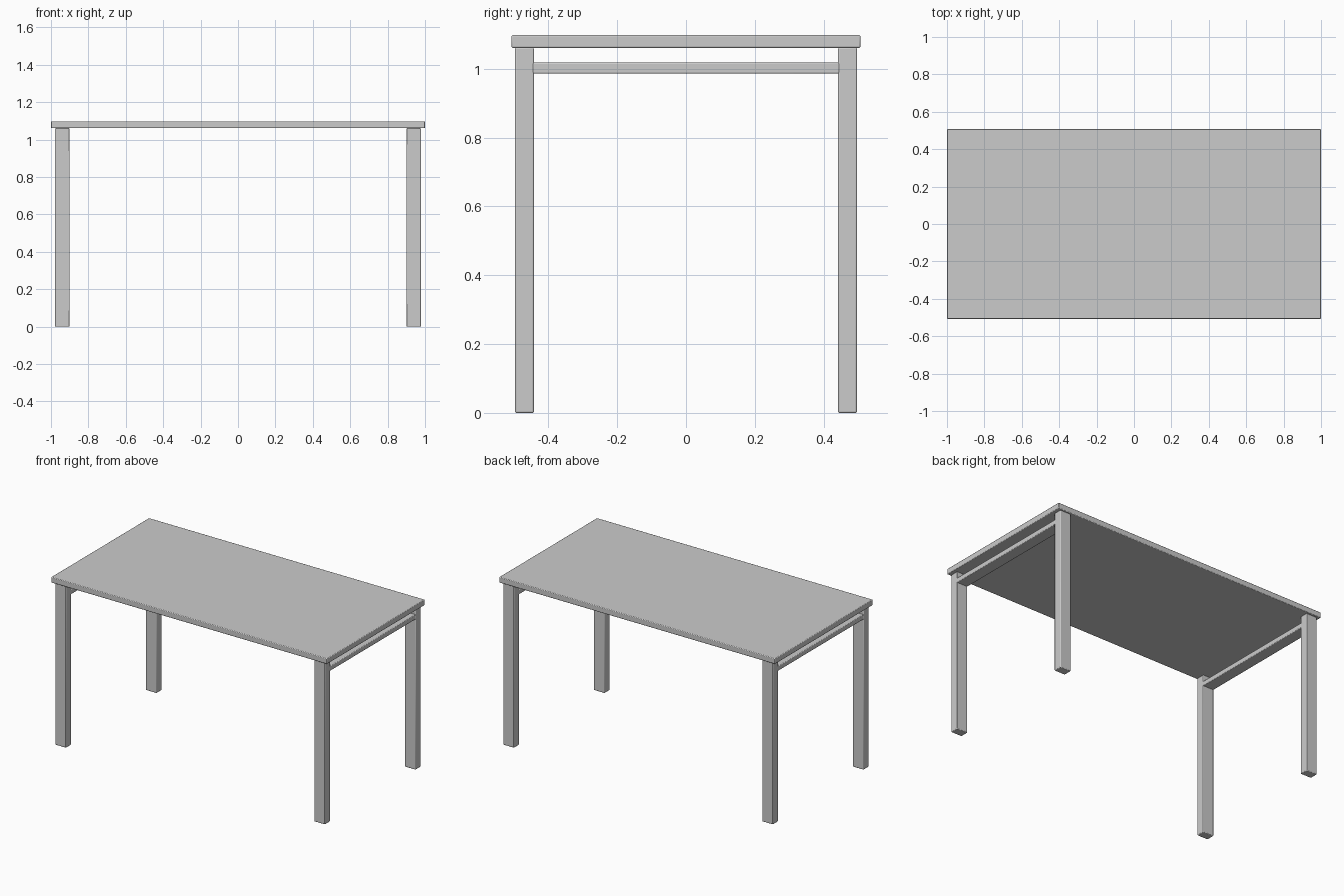
import bpy, math

if "Cube" in bpy.data.objects:
    bpy.data.objects.remove(bpy.data.objects["Cube"])


def box(name, lo, hi, bevel):
    """Softly rounded box between two corners."""
    bpy.ops.mesh.primitive_cube_add(
        size=1, location=[(a + b) / 2 for a, b in zip(lo, hi)])
    ob = bpy.context.object
    ob.name = name
    ob.scale = [b - a for a, b in zip(lo, hi)]
    bpy.ops.object.transform_apply(location=False, rotation=False, scale=True)
    mod = ob.modifiers.new("soft_edges", 'BEVEL')
    mod.width = bevel
    mod.segments = 2
    bpy.ops.object.shade_smooth_by_angle(angle=math.radians(50))
    return ob


# Table top
box("table_top", (-1, -0.507, 1.061), (1, 0.507, 1.098), 0.004)

X0, X1 = 0.90, 0.978   # leg width range
Y0, Y1 = 0.442, 0.497  # leg depth range

for sx, side in ((-1, "left"), (1, "right")):
    xa, xb = sorted((sx * X0, sx * X1))
    # Legs
    for sy, end in ((-1, "front"), (1, "back")):
        ya, yb = sorted((sy * Y0, sy * Y1))
        box(f"{end}_{side}_leg", (xa, ya, 0), (xb, yb, 1.061), 0.004)
    # Rail joining the two legs at each end
    box(f"{side}_rail", (xa, -Y0 - 0.005, 0.986), (xb, Y0 + 0.005, 1.018), 0.004)
